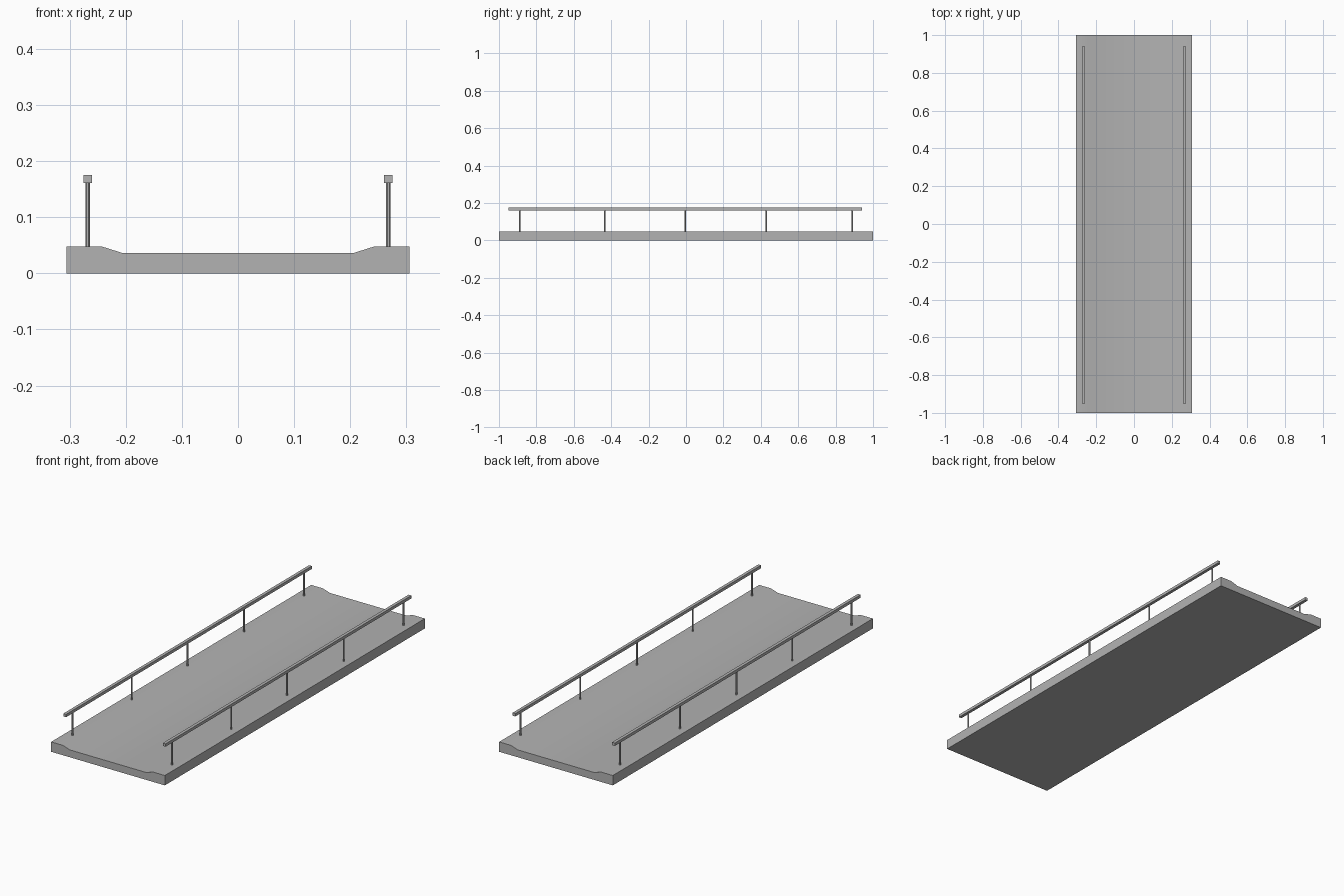
import bpy
import bmesh

cube = bpy.data.objects.get("Cube")
if cube:
    bpy.data.objects.remove(cube, do_unlink=True)

# Single concrete grey
grey = bpy.data.materials.new("concrete_grey")
grey.use_nodes = True
colour = (0.45, 0.45, 0.45, 1)
grey.diffuse_color = colour
grey.node_tree.nodes["Principled BSDF"].inputs["Base Color"].default_value = colour


def finish(obj, name):
    obj.name = name
    obj.data.materials.append(grey)
    bpy.ops.object.select_all(action="DESELECT")
    obj.select_set(True)
    bpy.context.view_layer.objects.active = obj
    bpy.ops.object.shade_smooth_by_angle()


# Deck: kerbed cross-section extruded along the span
half = [(0.306, 0), (0.306, 0.048), (0.243, 0.048), (0.205, 0.036)]
profile = half + [(-x, z) for x, z in reversed(half)]
bm = bmesh.new()
end = bm.faces.new([bm.verts.new((x, -1, z)) for x, z in profile])
ext = bmesh.ops.extrude_face_region(bm, geom=[end], use_keep_orig=True)
moved = [v for v in ext["geom"] if isinstance(v, bmesh.types.BMVert)]
bmesh.ops.translate(bm, verts=moved, vec=(0, 2, 0))
bmesh.ops.recalc_face_normals(bm, faces=bm.faces)
mesh = bpy.data.meshes.new("deck")
bm.to_mesh(mesh)
bm.free()
deck = bpy.data.objects.new("deck", mesh)
bpy.context.collection.objects.link(deck)
finish(deck, "deck")

# Railings: a square handrail on five round posts per side
post_spots = (-0.89, -0.435, -0.005, 0.43, 0.89)
for side, sign in (("left", 1), ("right", -1)):
    x = sign * 0.268
    bpy.ops.mesh.primitive_cube_add(size=1, location=(x, -0.005, 0.168))
    rail = bpy.context.object
    rail.scale = (0.015, 1.89, 0.014)
    finish(rail, side + "_handrail")
    for i, y in enumerate(post_spots, 1):
        bpy.ops.mesh.primitive_cylinder_add(
            vertices=12, radius=0.004, depth=0.118, location=(x, y, 0.105))
        finish(bpy.context.object, f"{side}_post_{i}")
